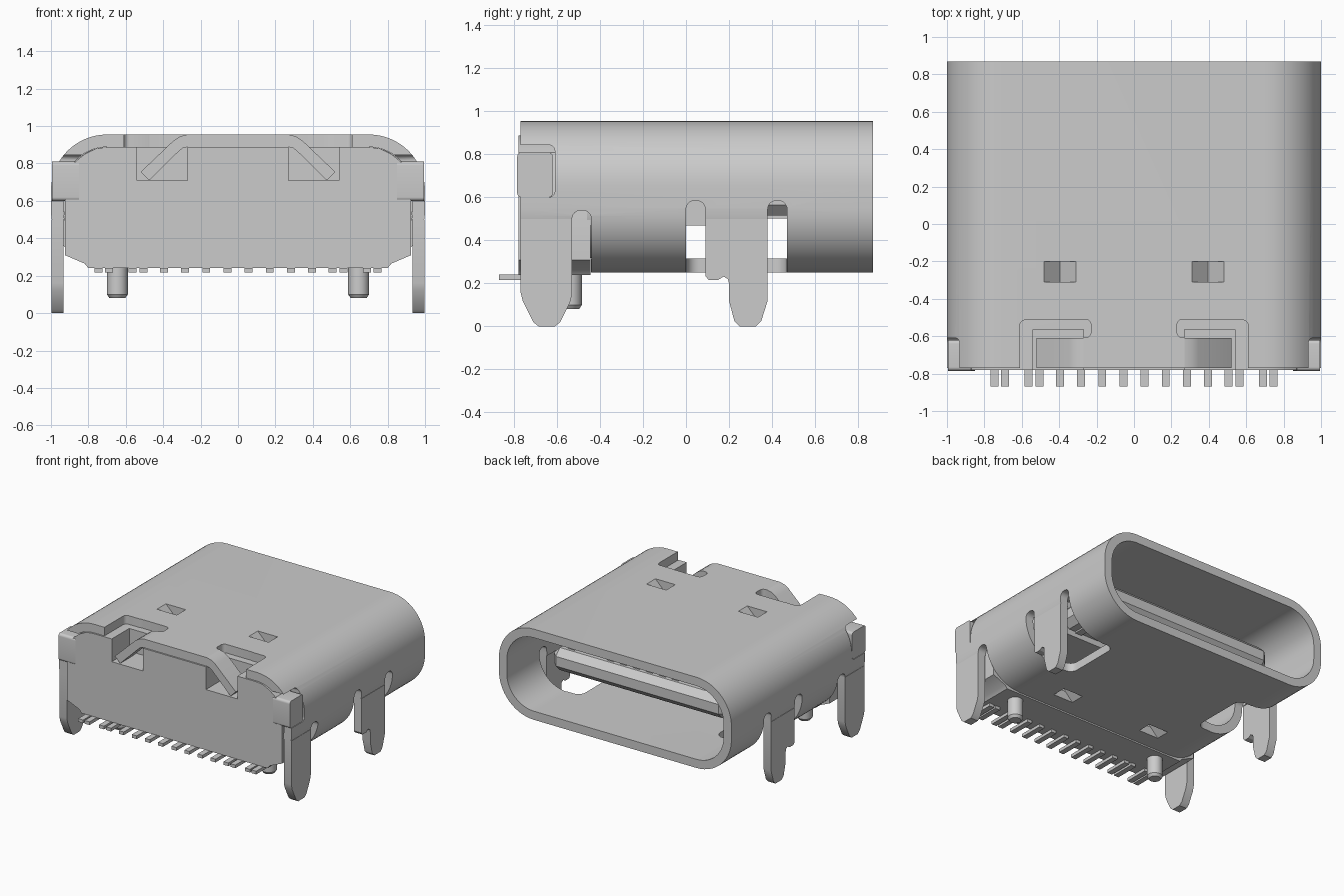
import bpy, bmesh, math

if "Cube" in bpy.data.objects:
    bpy.data.objects.remove(bpy.data.objects["Cube"])

ZC = 0.6025  # mid height of the shell


def finish(name, bm):
    bmesh.ops.recalc_face_normals(bm, faces=bm.faces)
    me = bpy.data.meshes.new(name)
    bm.to_mesh(me)
    bm.free()
    ob = bpy.data.objects.new(name, me)
    bpy.context.collection.objects.link(ob)
    return ob


def place(axis, p, t):
    return {'x': (t, p[0], p[1]), 'y': (p[0], t, p[1]), 'z': (p[0], p[1], t)}[axis]


def apply(ob, mod):
    bpy.context.view_layer.objects.active = ob
    bpy.ops.object.modifier_apply(modifier=mod.name)


def prism(name, pts, axis, lo, hi, mirror=False):
    """Extrude a closed outline along an axis, optionally mirrored across x = 0."""
    bm = bmesh.new()
    a = [bm.verts.new(place(axis, p, lo)) for p in pts]
    b = [bm.verts.new(place(axis, p, hi)) for p in pts]
    bm.faces.new(a)
    bm.faces.new(b[::-1])
    for i in range(len(pts)):
        j = (i + 1) % len(pts)
        bm.faces.new((a[i], b[i], b[j], a[j]))
    ob = finish(name, bm)
    if mirror:
        m = ob.modifiers.new("mirror", 'MIRROR')
        m.use_mirror_merge = False
        apply(ob, m)
    return ob


def rrect(a0, a1, b0, b1, r=0.0, n=6):
    if r == 0:
        return [(a0, b0), (a1, b0), (a1, b1), (a0, b1)]
    pts = []
    for k, (ca, cb) in enumerate([(a1 - r, b1 - r), (a0 + r, b1 - r), (a0 + r, b0 + r), (a1 - r, b0 + r)]):
        for i in range(n + 1):
            t = math.pi / 2 * (k + i / n)
            pts.append((ca + r * math.cos(t), cb + r * math.sin(t)))
    return pts


def box(name, x0, x1, y0, y1, z0, z1, mirror=False):
    return prism(name, rrect(x0, x1, y0, y1), 'z', z0, z1, mirror)


def cut(ob, cutter):
    m = ob.modifiers.new("cut", 'BOOLEAN')
    m.operation, m.solver, m.object = 'DIFFERENCE', 'EXACT', cutter
    apply(ob, m)
    bpy.data.objects.remove(cutter)


# Metal shell: hollow rounded tube
outer = rrect(-1, 1, 0.25, 0.955, 0.30, 14)
inner = rrect(-0.933, 0.933, 0.317, 0.888, 0.233, 14)
bm = bmesh.new()
rings = [[bm.verts.new((p[0], y, p[1])) for p in prof]
         for prof, y in ((outer, -0.77), (outer, 0.87), (inner, 0.87), (inner, -0.77))]
for k in range(4):
    A, B = rings[k], rings[(k + 1) % 4]
    for i in range(len(A)):
        j = (i + 1) % len(A)
        bm.faces.new((A[i], A[j], B[j], B[i]))
shell = finish("shell", bm)

# Shell openings: rear underside, side slots, leg notches, ears, top slots, dimples
cut(shell, box("cutter", -1.2, 1.2, -1, -0.443, 0.1, 0.5))
for y0, y1, top in ((-0.53, -0.44, 0.54), (0, 0.09, 0.585), (0.38, 0.47, 0.585)):
    cut(shell, prism("cutter", rrect(y0, y1, 0.1, top, 0.04), 'x', 0.7, 1.2, True))
cut(shell, prism("cutter", rrect(0.58, 1.2, 0.003, 0.467, 0.06), 'z', 0.1, 0.5, True))
cut(shell, prism("cutter", rrect(-1, -0.61, 0.60, 0.845, 0.03), 'x', 0.8, 1.2, True))
cut(shell, prism("cutter", rrect(0.27, 0.61, -1, -0.513, 0.03), 'z', 0.8, 1.1, True))
cut(shell, prism("cutter", rrect(0.23, 0.5, -0.608, -0.51, 0.03), 'z', 0.8, 1.1, True))
cut(shell, box("cutter", 0.31, 0.48, -0.31, -0.2, 0.1, 1.1, True))

# Pressed V dimples, top and bottom
vee = [(0.31, 0.955), (0.395, 0.87), (0.48, 0.955), (0.48, 0.89), (0.395, 0.805), (0.31, 0.89)]
dimples = [prism("top_dimples", vee, 'y', -0.31, -0.2, True),
           prism("bottom_dimples", [(x, 2 * ZC - z) for x, z in vee], 'y', -0.31, -0.2, True)]

# Bent-down latch prongs at the rear of the top
prong = [(0.27, 0.955), (0.31, 0.945), (0.345, 0.922), (0.52, 0.755),
         (0.475, 0.71), (0.315, 0.867), (0.295, 0.882), (0.27, 0.888)]
prongs = prism("rear_prongs", prong, 'y', -0.77, -0.61, True)

# Mounting legs
rear_leg = [(-0.77, 0.5), (-0.77, 0.16), (-0.76, 0.12), (-0.71, 0.02), (-0.685, 0), (-0.61, 0),
            (-0.585, 0.02), (-0.54, 0.11), (-0.53, 0.15), (-0.53, 0.5)]
side_leg = [(0.09, 0.5), (0.09, 0.235), (0.105, 0.217), (0.15, 0.217), (0.175, 0.232), (0.195, 0.22),
            (0.2, 0.2), (0.2, 0.12), (0.225, 0.025), (0.25, 0), (0.325, 0), (0.35, 0.025),
            (0.38, 0.12), (0.38, 0.5)]
legs = [prism("rear_legs", rear_leg, 'x', 0.933, 0.998, True),
        prism("side_legs", side_leg, 'x', 0.933, 0.998, True)]

# Insulating housing: rear block with pockets, ears and inner wall
half = [(0.80, 0.24), (0.82, 0.265), (0.925, 0.31), (0.925, 0.60), (0.87, 0.81),
        (0.82, 0.85), (0.76, 0.88), (0.70, 0.887)]
housing = prism("rear_housing", half + [(-x, z) for x, z in half[::-1]], 'y', -0.78, -0.445)
cut(housing, box("cutter", 0.27, 0.54, -0.9, -0.565, 0.71, 1, True))
ears = prism("housing_ears", rrect(-0.785, -0.62, 0.60, 0.81, 0.02), 'x', 0.85, 0.995, True)
wall = prism("inner_wall", rrect(-0.932, 0.932, 0.318, 0.887, 0.232, 14), 'y', -0.46, -0.40)

# Connector tongue with thicker base
base = box("tongue_base", -0.75, 0.75, -0.42, 0.12, 0.47, 0.735)
tongue = box("tongue", -0.75, 0.75, 0.0, 0.60, 0.515, 0.69)
bm = bmesh.new()
bm.from_mesh(tongue.data)
edges = [e for e in bm.edges if sum(v.co.y for v in e.verts) > 0.5]
bmesh.ops.bevel(bm, geom=edges, offset=0.05, segments=1, affect='EDGES')
bm.to_mesh(tongue.data)
bm.free()

# Contact strips on both faces of the tongue
for x in (0.056, 0.168, 0.28, 0.615):
    for side, z in (("upper", 0.685), ("lower", 0.503)):
        box(side + "_contacts", x - 0.028, x + 0.028, 0.1, 0.53, z, z + 0.017, True)

# Solder pins
for x in (0.057, 0.17, 0.283, 0.395, 0.505, 0.565, 0.69, 0.745):
    box("solder_pins", x - 0.021, x + 0.021, -0.87, -0.68, 0.217, 0.242, True)

# Locating pegs, chamfered at the foot
for s, side in ((-1, "left"), (1, "right")):
    bm = bmesh.new()
    prev = None
    for r, z in ((0.056, 0.26), (0.056, 0.10), (0.042, 0.08)):
        ring = [bm.verts.new((s * 0.645 + r * math.cos(t * math.tau / 24),
                              -0.54 + r * math.sin(t * math.tau / 24), z)) for t in range(24)]
        if prev:
            for i in range(24):
                j = (i + 1) % 24
                bm.faces.new((prev[i], prev[j], ring[j], ring[i]))
        else:
            bm.faces.new(ring)
        prev = ring
    bm.faces.new(prev)
    finish(side + "_peg", bm)

# Smooth the curved sheet metal, keep hard edges crisp
bpy.ops.object.select_all(action='SELECT')
bpy.ops.object.shade_smooth_by_angle(angle=math.radians(30))
